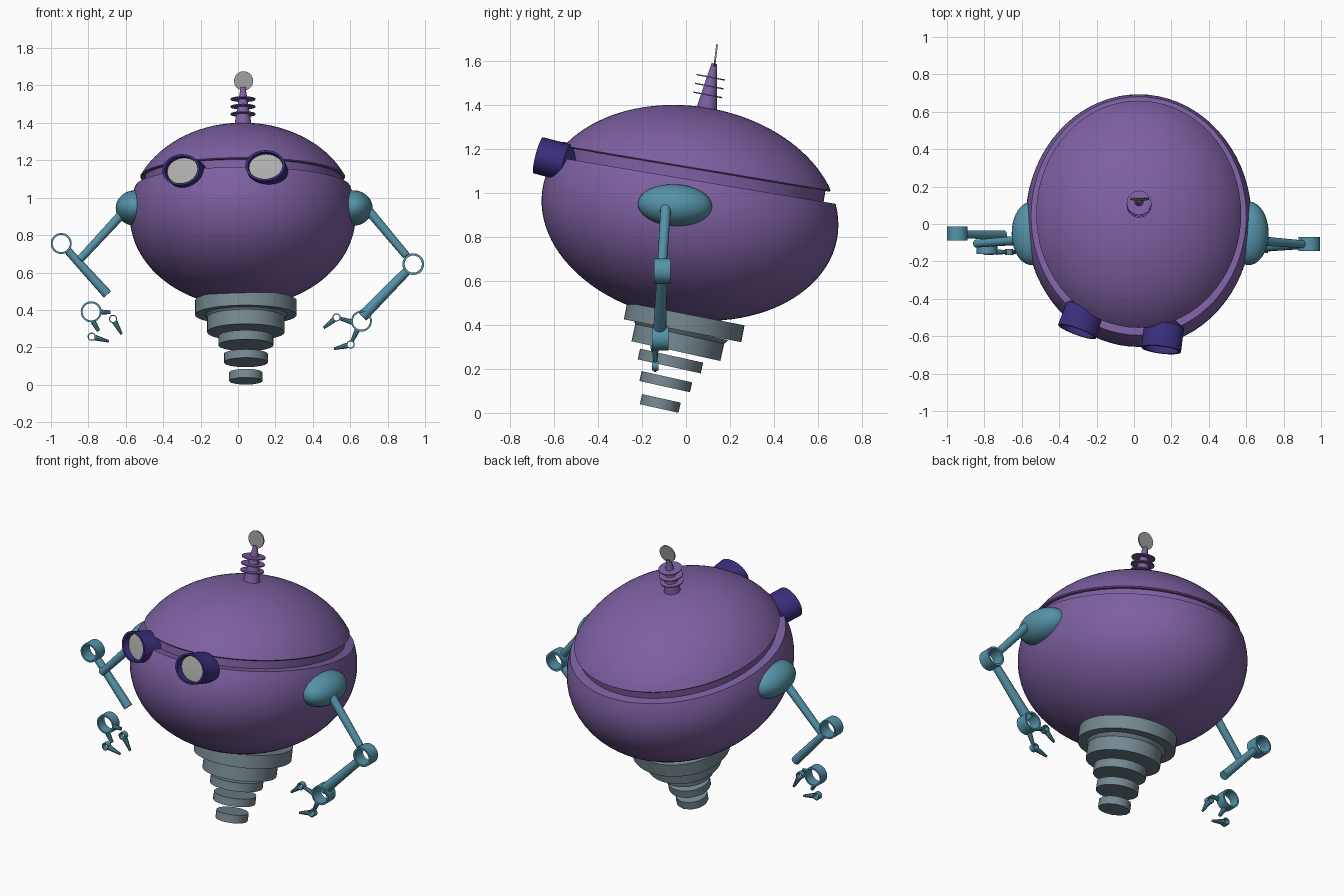
import bpy, bmesh, math
from mathutils import Matrix, Vector

if "Cube" in bpy.data.objects:
    bpy.data.objects.remove(bpy.data.objects["Cube"])


def material(name, r, g, b):
    m = bpy.data.materials.new(name)
    m.diffuse_color = (r, g, b, 1)
    m.use_nodes = True
    m.node_tree.nodes["Principled BSDF"].inputs["Base Color"].default_value = m.diffuse_color
    return m


PURPLE = material("purple_shell", 0.205, 0.117, 0.36)
TEAL = material("teal_limbs", 0.09, 0.29, 0.39)
INDIGO = material("indigo_eyecup", 0.042, 0.027, 0.20)
STEEL = material("steel_base", 0.18, 0.25, 0.285)
LENS = material("pale_lens", 0.44, 0.43, 0.42)
GREY = material("grey_metal", 0.33, 0.33, 0.33)


def lathe(name, profile, mat, matrix=Matrix(), segs=48, closed=False):
    """Revolve (radius, height) points around z, then place with matrix."""
    bm = bmesh.new()
    vs = [bm.verts.new((r, 0, z)) for r, z in profile]
    pairs = list(zip(vs, vs[1:])) + ([(vs[-1], vs[0])] if closed else [])
    edges = [bm.edges.new(p) for p in pairs]
    bmesh.ops.spin(bm, geom=vs + edges, cent=(0, 0, 0), axis=(0, 0, 1),
                   angle=math.tau, steps=segs)
    bmesh.ops.remove_doubles(bm, verts=bm.verts[:], dist=1e-5)
    bm.transform(matrix)
    bmesh.ops.recalc_face_normals(bm, faces=bm.faces[:])
    me = bpy.data.meshes.new(name)
    bm.to_mesh(me)
    bm.free()
    me.materials.append(mat)
    ob = bpy.data.objects.new(name, me)
    bpy.context.collection.objects.link(ob)
    bpy.ops.object.select_all(action='DESELECT')
    bpy.context.view_layer.objects.active = ob
    ob.select_set(True)
    bpy.ops.object.shade_smooth_by_angle(angle=math.radians(32))
    return ob


def place(loc, tilt=0.0, scale=(1, 1, 1)):
    return (Matrix.Translation(loc) @ Matrix.Rotation(math.radians(-tilt), 4, 'X')
            @ Matrix.Diagonal((*scale, 1)))


def disc(name, loc, r, h, mat, tilt, segs=48):
    lathe(name, [(0, -h/2), (r, -h/2), (r, h/2), (0, h/2)], mat, place(loc, tilt), segs)


def rod(name, a, b, r1, r2, mat=TEAL, segs=16):
    a, b = Vector(a), Vector(b)
    d = b - a
    m = Matrix.Translation(a) @ d.to_track_quat('Z', 'Y').to_matrix().to_4x4()
    lathe(name, [(0, 0), (r1, 0), (r2, d.length), (0, d.length)], mat, m, segs)


def ring(name, loc, r, inner, w):
    """Open joint ring whose axis runs front to back."""
    lathe(name, [(inner, -w/2), (r, -w/2), (r, w/2), (inner, w/2)], TEAL,
          place(loc, 90), 28, closed=True)


# Body: one tilted ellipsoid split by a groove into bowl and lid
TILT, H = 9.5, 0.485
BODY = place((0.025, 0.018, 0.91), TILT, (0.605, 0.68, 1))


def arc(z0, z1, n):
    a0, a1 = math.asin(z0 / H), math.asin(z1 / H)
    angs = [a0 + (a1 - a0) * i / n for i in range(n + 1)]
    return [(max(0, math.cos(a)) if abs(math.sin(a)) < 0.99999 else 0, H * math.sin(a))
            for a in angs]


lathe("bowl", arc(-H, 0.15, 28) + [(0.87, 0.15), (0.87, 0.205)], PURPLE, BODY, 72)
lathe("lid", [(0, 0.2), (0.895, 0.2)] + arc(0.206, H, 20), PURPLE, BODY, 72)

# Antenna: cone, three thin fins and an upright round tip
rod("antenna_cone", (0.027, 0.092, 1.365), (0.027, 0.129, 1.59), 0.05, 0.013, PURPLE, 24)
for i in range(3):
    z = 1.447 + 0.04 * i
    disc("antenna_fin", (0.027, 0.099 + 0.007 * i, z), 0.066, 0.006, PURPLE, 11, 32)
disc("antenna_tip", (0.03, 0.135, 1.625), 0.051, 0.008, GREY, 97, 32)

# Eyes: oval cups with a recessed lens and a short stem into the body
CUP = [(0.84, 0.06), (0.87, 0), (1, 0), (1, -0.13), (0.75, -0.15),
       (0.25, -0.2), (0, -0.2), (0, -0.06)]
for name, loc, axis in (("right_eye", (0.145, -0.672, 1.172), (-0.12, -0.96, 0.25)),
                        ("left_eye", (-0.305, -0.575, 1.15), (-0.34, -0.92, 0.22))):
    f = Vector(axis).normalized()
    side = Vector((0, 0, 1)).cross(f).normalized()
    up = f.cross(side)
    rot = Matrix((side, up, f)).transposed().to_4x4()
    m = Matrix.Translation(loc) @ rot @ Matrix.Diagonal((0.107, 0.085, 1, 1))
    lathe(name + "_cup", [(r, -0.045 if z == 0.06 else z) for r, z in CUP], INDIGO, m, 40)
    lathe(name + "_lens", [(0.86, -0.036), (0, -0.03)], LENS, m, 40)
    rod(name + "_stem", Vector(loc) - f * 0.19, Vector(loc) - f * 0.24, 0.014, 0.014, GREY)

# Shoulders
BALL = [(math.cos(a) if abs(a) < 1.57 else 0, math.sin(a))
        for a in (math.pi * (i / 16 - 0.5) for i in range(17))]
for s, name in ((1, "right_shoulder"), (-1, "left_shoulder")):
    lathe(name, BALL, TEAL, place((0.033 + s * 0.58, -0.05, 0.945), 3, (0.107, 0.17, 0.095)), 40)

# Right arm
rod("right_upper_arm", (0.67, -0.09, 0.965), (0.90, -0.108, 0.69), 0.025, 0.021)
ring("right_elbow", (0.937, -0.108, 0.645), 0.058, 0.046, 0.075)
rod("right_forearm", (0.90, -0.11, 0.605), (0.665, -0.12, 0.365), 0.024, 0.03)
ring("right_wrist", (0.66, -0.118, 0.34), 0.056, 0.046, 0.075)

# Left arm, with its joints pulled apart
rod("left_upper_arm", (-0.59, -0.085, 0.945), (-0.845, -0.105, 0.67), 0.025, 0.021)
ring("left_elbow", (-0.945, -0.05, 0.755), 0.056, 0.046, 0.075)
rod("left_forearm", (-0.908, -0.055, 0.715), (-0.698, -0.06, 0.483), 0.021, 0.026)
ring("left_wrist", (-0.785, -0.13, 0.39), 0.056, 0.046, 0.06)

# Fingers: (side, wrist end, knuckle centre, tip) as x, z pairs
FINGERS = [
    ("right", (0.61, 0.335), (0.527, 0.36), (0.458, 0.303)),
    ("right", (0.637, 0.292), (0.602, 0.215), (0.513, 0.192)),
    ("left", (-0.735, 0.388), (-0.668, 0.352), (-0.622, 0.27)),
    ("left", (-0.775, 0.338), (-0.782, 0.257), (-0.69, 0.232)),
]
for side, w, k, t in FINGERS:
    y = -0.14 if side == "right" else -0.15
    W, K, T = (Vector((p[0], y, p[1])) for p in (w, k, t))
    if side == "left":  # detached finger bones
        bone_end = Vector((-0.683, y, 0.388)) if k[0] > -0.7 else Vector((-0.745, y, 0.287))
    else:
        bone_end = K + (W - K).normalized() * 0.02
    rod(side + "_finger_bone", W, bone_end, 0.015, 0.010, segs=10)
    ring(side + "_knuckle", K, 0.022, 0.016, 0.03)
    rod(side + "_fingertip", K + (T - K).normalized() * 0.019, T, 0.016, 0.007, segs=10)

# Base: stack of tilted discs stepping down
disc("base_top", (0.042, -0.008, 0.412), 0.272, 0.078, STEEL, 11)
lathe("base_collar", [(0, -0.05), (0.207, -0.05), (0.207, 0.03), (0.222, 0.05), (0, 0.05)],
      STEEL, place((0.042, -0.035, 0.33), 12.5))
disc("base_ring_large", (0.042, -0.071, 0.236), 0.147, 0.05, STEEL, 12.5, 32)
disc("base_ring_medium", (0.042, -0.092, 0.142), 0.118, 0.046, STEEL, 12.5, 24)
disc("base_ring_small", (0.042, -0.117, 0.043), 0.09, 0.047, STEEL, 12.5, 12)
